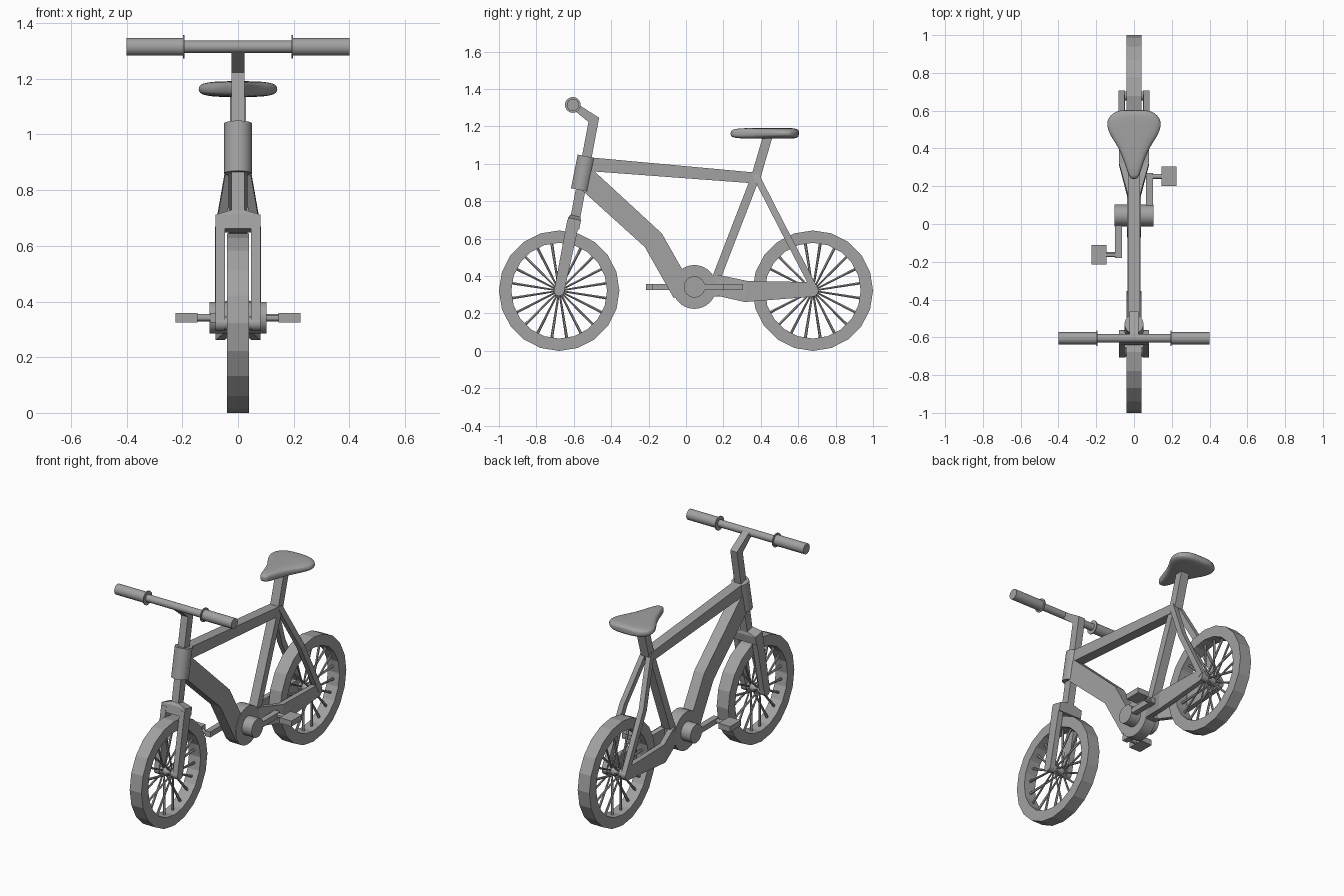
import bpy, bmesh, math
from mathutils import Vector

cube = bpy.data.objects.get("Cube")
if cube:
    bpy.data.objects.remove(cube, do_unlink=True)

grey = bpy.data.materials.new("plain grey")
grey.use_nodes = True
GREY = (0.36, 0.36, 0.36, 1)
grey.diffuse_color = GREY
grey.node_tree.nodes["Principled BSDF"].inputs["Base Color"].default_value = GREY


def finish(name, bm, smooth=False):
    bmesh.ops.recalc_face_normals(bm, faces=bm.faces)
    mesh = bpy.data.meshes.new(name)
    bm.to_mesh(mesh)
    bm.free()
    mesh.materials.append(grey)
    obj = bpy.data.objects.new(name, mesh)
    bpy.context.collection.objects.link(obj)
    if smooth:
        bpy.ops.object.select_all(action='DESELECT')
        obj.select_set(True)
        bpy.context.view_layer.objects.active = obj
        bpy.ops.object.shade_smooth_by_angle()
    return obj


def loft(bm, rings, closed=False):
    """Skin a list of point rings; cap the ends unless the loft is closed."""
    loops = [[bm.verts.new(p) for p in ring] for ring in rings]
    pairs = list(zip(loops, loops[1:]))
    if closed:
        pairs.append((loops[-1], loops[0]))
    else:
        bm.faces.new(loops[0])
        bm.faces.new(loops[-1])
    for a, b in pairs:
        for i in range(len(a)):
            j = (i + 1) % len(a)
            bm.faces.new((a[i], a[j], b[j], b[i]))


def add_rod(bm, start, end, r, sides, r_end=None):
    start, end = Vector(start), Vector(end)
    turn = (end - start).to_track_quat('Z', 'Y')
    rings = []
    for p, rad in ((start, r), (end, r_end or r)):
        rings.append([p + turn @ Vector((rad * math.cos(t), rad * math.sin(t), 0))
                      for t in (math.tau * i / sides for i in range(sides))])
    loft(bm, rings)


def rod(name, start, end, r, sides=24):
    bm = bmesh.new()
    add_rod(bm, start, end, r, sides)
    return finish(name, bm, True)


def beam(name, points, side=1):
    """Mitred rectangular bar; points are (x, y, z, height, half width)."""
    flat = [Vector((p[1], p[2])) for p in points]
    dirs = [(b - a).normalized() for a, b in zip(flat, flat[1:])]
    rings = []
    for i, (x, y, z, h, w) in enumerate(points):
        before, after = dirs[max(i - 1, 0)], dirs[min(i, len(dirs) - 1)]
        d = (before + after).normalized()
        reach = h / 2 / d.dot(after)
        n = Vector((0, -d.y * reach, d.x * reach))
        c = Vector((x * side, y, z))
        wx = Vector((w, 0, 0))
        rings.append([c + wx + n, c - wx + n, c - wx - n, c + wx - n])
    bm = bmesh.new()
    loft(bm, rings)
    return finish(name, bm)


def box(name, centre, size):
    x, y, z = centre
    sx, sy, sz = size
    return beam(name, [(x, y - sy / 2, z, sz, sx / 2), (x, y + sy / 2, z, sz, sx / 2)])


# Wheels: flat tyre ring, hub and slanted spokes
AXLE_Z, COUNT = 0.322, 20
for label, wy in (("front", -0.678), ("rear", 0.678)):
    rings = []
    for i in range(COUNT):
        t = math.tau * i / COUNT
        rings.append([(x, wy + r * math.cos(t), AXLE_Z + r * math.sin(t))
                      for x, r in ((-0.04, 0.256), (0.04, 0.256), (0.04, 0.322), (-0.04, 0.322))])
    bm = bmesh.new()
    loft(bm, rings, closed=True)
    finish(label + "_tyre", bm)
    bm = bmesh.new()
    for i in range(COUNT):
        t = math.tau * (i + 0.5) / COUNT
        lean = 0.028 if i % 2 else -0.028
        c, s = math.cos(t), math.sin(t)
        add_rod(bm, (lean, wy + 0.015 * c, AXLE_Z + 0.015 * s),
                (0, wy + 0.262 * c, AXLE_Z + 0.262 * s), 0.005, 6, 0.008)
    finish(label + "_spokes", bm)
    rod(label + "_hub", (-0.06, wy, AXLE_Z), (0.06, wy, AXLE_Z), 0.024, 16)

# Fork and steering
rod("head_tube", (0, -0.566, 0.86), (0, -0.53, 1.04), 0.05, 32)
beam("steering_stem", [(0, -0.594, 0.7, 0.052, 0.023), (0, -0.493, 1.235, 0.052, 0.023),
                       (0, -0.6, 1.312, 0.036, 0.023)])
beam("fork_crown", [(0, -0.606, 0.655, 0.07, 0.08), (0, -0.596, 0.705, 0.07, 0.08),
                    (0, -0.592, 0.722, 0.055, 0.026)])
rod("handlebar", (-0.39, -0.605, 1.315), (0.39, -0.605, 1.315), 0.022)

# Frame
beam("top_tube", [(0, -0.54, 1.0, 0.074, 0.032), (0, 0.375, 0.924, 0.058, 0.032)])
beam("down_tube", [(0, -0.54, 0.925, 0.12, 0.034), (0, -0.175, 0.592, 0.115, 0.034),
                   (0, -0.015, 0.31, 0.115, 0.034)])
beam("seat_tube", [(0, 0.385, 0.965, 0.046, 0.028), (0, 0.155, 0.37, 0.046, 0.028)])
beam("seat_post", [(0, 0.365, 0.9, 0.05, 0.028), (0, 0.438, 1.15, 0.05, 0.028)])
beam("chain_stay_bridge", [(0, 0.05, 0.355, 0.12, 0.034), (0, 0.19, 0.345, 0.11, 0.034)])
rod("crank_housing", (-0.036, 0.045, 0.342), (0.036, 0.045, 0.342), 0.117, 40)
rod("crank_axle", (-0.102, 0.045, 0.342), (0.102, 0.045, 0.342), 0.057, 32)

# Paired parts
for side, label in ((1, "left_"), (-1, "right_")):
    def at(x, y, z):
        return (side * x, y, z)

    beam(label + "fork_leg", [(0.063, -0.603, 0.69, 0.066, 0.017),
                              (0.063, -0.678, 0.322, 0.054, 0.017)], side)
    rod(label + "fork_end", at(0.046, -0.678, AXLE_Z), at(0.08, -0.678, AXLE_Z), 0.028)
    beam(label + "chain_stay", [(0.018, 0.15, 0.355, 0.11, 0.016), (0.064, 0.32, 0.318, 0.113, 0.016),
                                (0.064, 0.69, 0.329, 0.076, 0.016)], side)
    beam(label + "seat_stay", [(0.016, 0.37, 0.945, 0.036, 0.016), (0.066, 0.516, 0.66, 0.036, 0.016),
                               (0.066, 0.69, 0.325, 0.036, 0.016)], side)
    rod(label + "dropout", at(0.048, 0.678, AXLE_Z), at(0.08, 0.678, AXLE_Z), 0.03)
    rod(label + "grip", at(0.195, -0.605, 1.315), at(0.4, -0.605, 1.315), 0.032)
    rod(label + "grip_flange", at(0.192, -0.605, 1.315), at(0.198, -0.605, 1.315), 0.042)
    # Cranks point opposite ways
    tip = 0.045 + side * 0.207
    box(label + "crank_arm", at(0.082, 0.045 + side * 0.112, 0.342), (0.036, 0.224, 0.034))
    rod(label + "pedal_pin", at(0.08, tip, 0.342), at(0.16, tip, 0.342), 0.014, 12)
    box(label + "pedal", at(0.185, tip, 0.342), (0.08, 0.104, 0.034))

# Saddle: lofted plan with soft rounded cross-sections
plan = [(0.238, 0.012, 0.012), (0.25, 0.026, 0.023), (0.3, 0.042, 0.028), (0.36, 0.063, 0.029),
        (0.42, 0.092, 0.029), (0.47, 0.128, 0.029), (0.52, 0.147, 0.029), (0.56, 0.14, 0.029),
        (0.59, 0.108, 0.026), (0.605, 0.07, 0.016)]


def soften(v):
    return math.copysign(abs(v) ** 0.65, v)


bm = bmesh.new()
loft(bm, [[(w * soften(math.cos(t)), y, 1.163 + h * soften(math.sin(t)))
           for t in (math.tau * i / 20 for i in range(20))] for y, w, h in plan])
saddle = finish("saddle", bm, True)
for poly in saddle.data.polygons:
    poly.use_smooth = True
saddle.modifiers.new("soft_surface", 'SUBSURF').levels = 1
